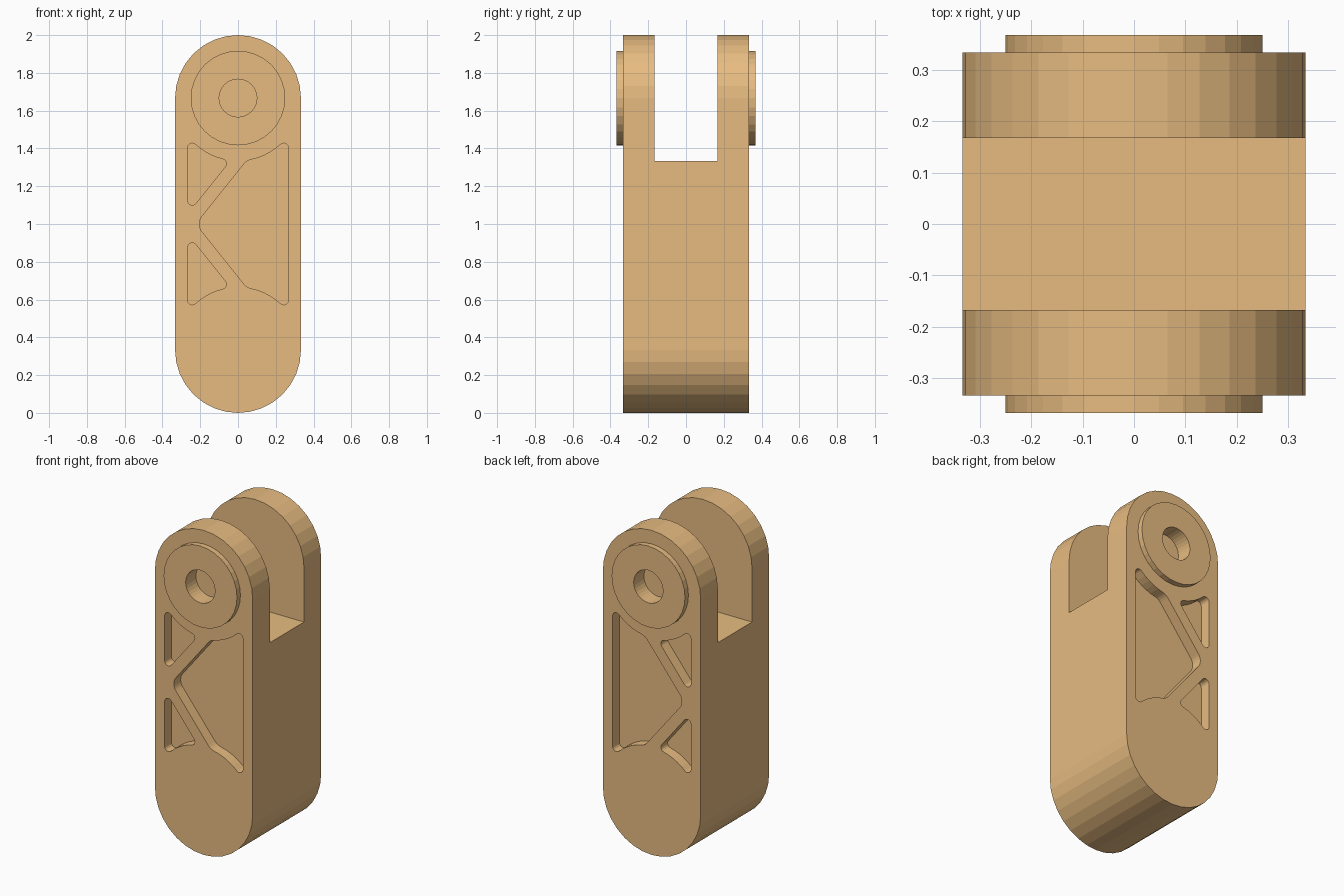
import bpy, bmesh
from math import radians, cos, sin

if "Cube" in bpy.data.objects:
    bpy.data.objects.remove(bpy.data.objects["Cube"])

W, TOP = 1/3, 5/3      # half width, upper pivot height


def arc(cx, cz, r, a0, a1, n):
    """Points on an arc in the xz plane, angles in degrees."""
    return [(cx + r*cos(radians(a0 + (a1 - a0)*i/n)),
             cz + r*sin(radians(a0 + (a1 - a0)*i/n))) for i in range(n + 1)]


def add_prism(bm, pts, y0, y1):
    """Extrude an xz outline from y0 to y1."""
    face = bm.faces.new([bm.verts.new((x, y0, z)) for x, z in pts])
    out = bmesh.ops.extrude_face_region(bm, geom=[face])
    verts = [v for v in out["geom"] if isinstance(v, bmesh.types.BMVert)]
    bmesh.ops.translate(bm, verts=verts, vec=(0, y1 - y0, 0))


def make(name, prisms):
    bm = bmesh.new()
    for prism in prisms:
        add_prism(bm, *prism)
    bmesh.ops.recalc_face_normals(bm, faces=bm.faces)
    mesh = bpy.data.meshes.new(name)
    bm.to_mesh(mesh)
    bm.free()
    ob = bpy.data.objects.new(name, mesh)
    bpy.context.collection.objects.link(ob)
    return ob


def combine(ob, tool, operation):
    mod = ob.modifiers.new(tool.name, 'BOOLEAN')
    mod.operation, mod.solver, mod.object = operation, 'EXACT', tool
    bpy.context.view_layer.objects.active = ob
    bpy.ops.object.modifier_apply(modifier=mod.name)
    bpy.data.objects.remove(tool)


def flip(pts):
    """Mirror an outline about mid height z = 1."""
    return [(x, 2 - z) for x, z in reversed(pts)]


# Link body: rounded bar
outline = arc(0, TOP, W, 0, 180, 16) + arc(0, W, W, 180, 360, 16)
link = make("link_body", [(outline, -W, W)])

# Raised pivot discs on both sides
disc = arc(0, TOP, 0.25, 0, 348.75, 31)
combine(link, make("pivot_discs", [(disc, -0.367, -0.25), (disc, 0.25, 0.367)]), 'UNION')

# Fork slot between the two arms
slot = [(-0.5, 4/3), (0.5, 4/3), (0.5, 2.2), (-0.5, 2.2)]
combine(link, make("fork_slot", [(slot, -1/6, 1/6)]), 'DIFFERENCE')

# Pocket outlines: small corner triangle and large K-shaped panel
small = (arc(-0.242, 1.403, 0.025, 47.5, 180, 6) + arc(-0.242, 1.125, 0.025, 180, 321.3, 6)
         + arc(-0.0864, 1.3195, 0.025, -38.7, 76, 6) + arc(0, TOP, W, 256, 227.5, 5)[1:-1])
half = (arc(0.242, 1.403, 0.025, 0, 132.5, 6) + arc(0, TOP, W, -47.5, -77.9, 5)[1:-1]
        + arc(0.0838, 1.2757, 0.067, 102.1, 141.3, 3) + arc(-0.137, 1, 0.067, 141.3, 180, 4))
large = half + flip(half)[1:]
hole = arc(0, TOP, 0.1, 0, 348.75, 31)

# Pockets and blind pivot holes, front and back
cuts = []
for s in (-1, 1):
    cuts += [(p, s*0.267, s*0.5) for p in (small, flip(small), large, hole)]
combine(link, make("pockets", cuts), 'DIFFERENCE')

mat = bpy.data.materials.new("orange")
mat.diffuse_color = (0.8, 0.5, 0.22, 1)
mat.use_nodes = True
mat.node_tree.nodes["Principled BSDF"].inputs["Base Color"].default_value = mat.diffuse_color
link.data.materials.clear()
link.data.materials.append(mat)
for f in link.data.polygons:
    f.material_index = 0
